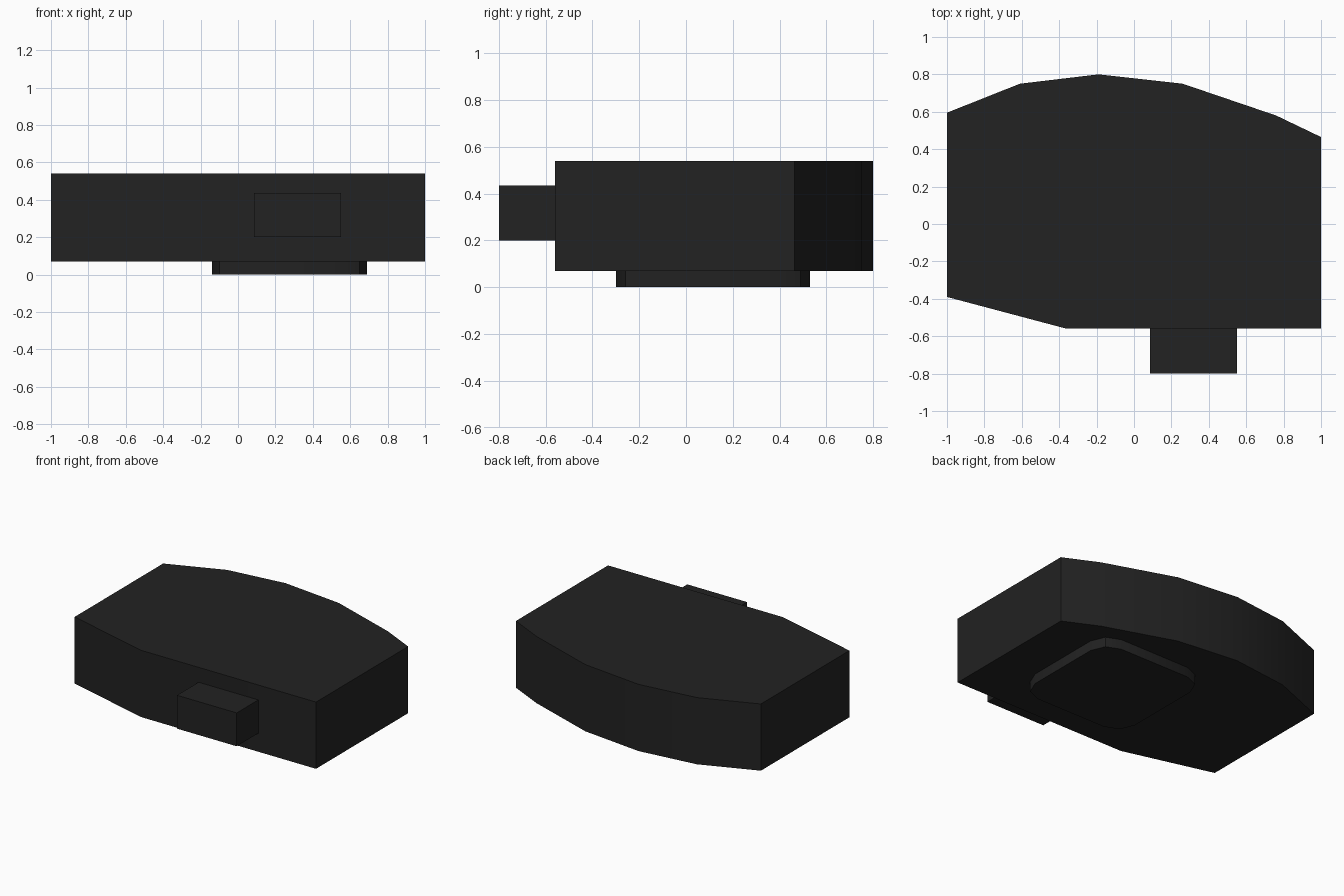
import bpy, bmesh
from math import cos, sin, radians

cube = bpy.data.objects.get("Cube")
if cube:
    bpy.data.objects.remove(cube, do_unlink=True)

black = bpy.data.materials.new("matte black")
black.use_nodes = True
colour = (0.016, 0.016, 0.016, 1)
black.diffuse_color = colour
shader = next(n for n in black.node_tree.nodes if n.type == 'BSDF_PRINCIPLED')
shader.inputs["Base Color"].default_value = colour


def prism(name, outline, bottom, top):
    """Extrude a counter-clockwise outline upwards."""
    bm = bmesh.new()
    face = bm.faces.new([bm.verts.new((x, y, bottom)) for x, y in outline])
    result = bmesh.ops.extrude_face_region(bm, geom=[face])
    verts = [g for g in result["geom"] if isinstance(g, bmesh.types.BMVert)]
    bmesh.ops.translate(bm, verts=verts, vec=(0, 0, top - bottom))
    bmesh.ops.recalc_face_normals(bm, faces=bm.faces)
    mesh = bpy.data.meshes.new(name)
    bm.to_mesh(mesh)
    bm.free()
    mesh.materials.append(black)
    obj = bpy.data.objects.new(name, mesh)
    bpy.context.collection.objects.link(obj)
    bpy.ops.object.select_all(action='DESELECT')
    obj.select_set(True)
    bpy.context.view_layer.objects.active = obj
    bpy.ops.object.shade_smooth_by_angle(angle=radians(30))
    return obj


def rounded_rect(x0, x1, y0, y1, radius, segments):
    """Outline of a rectangle with rounded corners."""
    corners = [(x1 - radius, y1 - radius), (x0 + radius, y1 - radius),
               (x0 + radius, y0 + radius), (x1 - radius, y0 + radius)]
    points = []
    for i, (cx, cy) in enumerate(corners):
        for s in range(segments + 1):
            a = radians(90 * (i + s / segments))
            points.append((cx + radius * cos(a), cy + radius * sin(a)))
    return points


# Main housing with a bowed back and one slanted front corner
prism("housing", [(-1, -0.39), (-0.36, -0.56), (1, -0.56), (1, 0.465), (0.76, 0.58),
                  (0.26, 0.75), (-0.19, 0.80), (-0.61, 0.75), (-1, 0.595)], 0.07, 0.54)

# Block projecting from the front
prism("front_block", [(0.085, -0.80), (0.55, -0.80), (0.55, -0.56), (0.085, -0.56)], 0.20, 0.435)

# Rounded pad underneath
prism("base_pad", rounded_rect(-0.14, 0.69, -0.30, 0.53, 0.14, 2), 0, 0.07)
